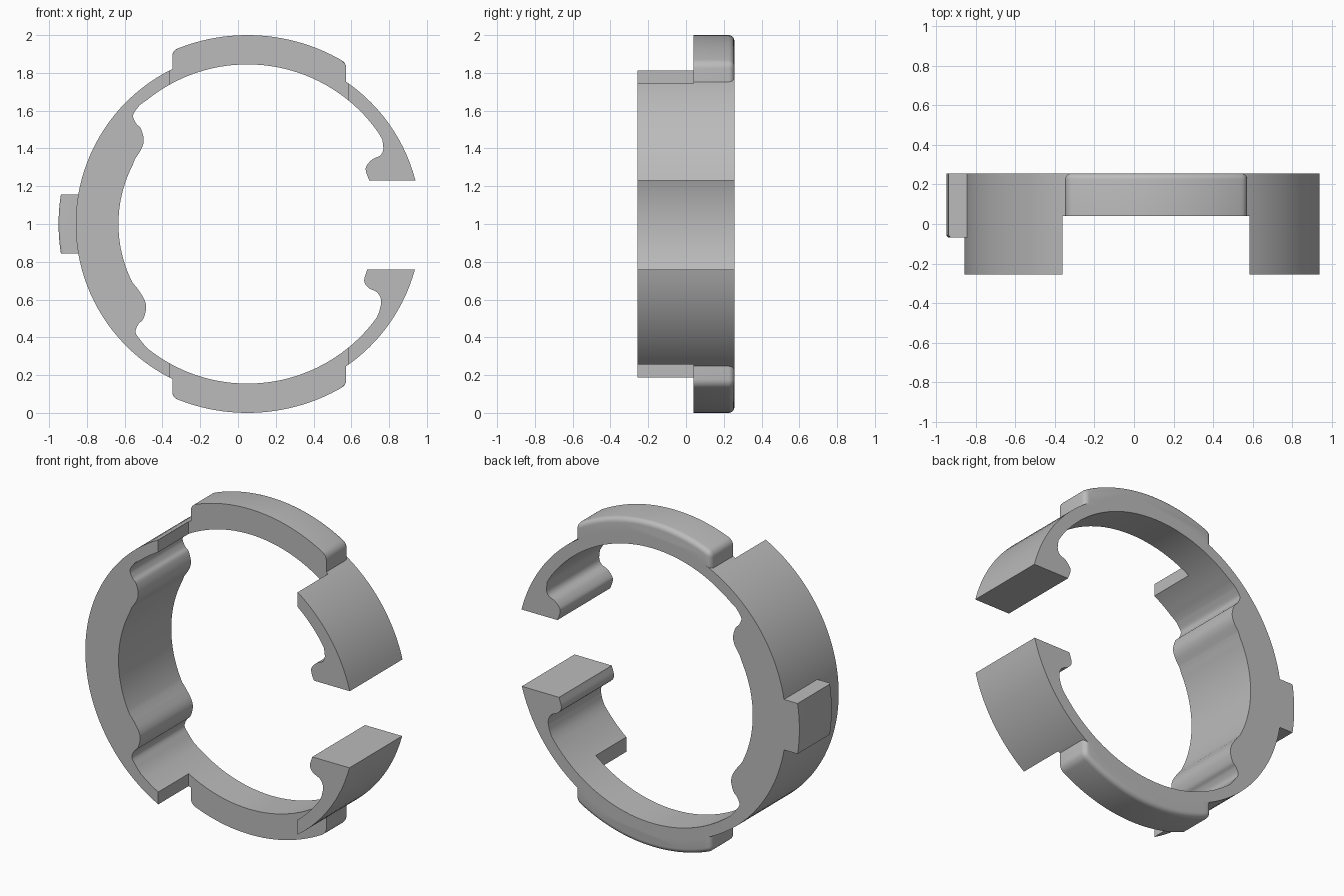
import bpy, bmesh, math
from mathutils import Vector

if "Cube" in bpy.data.objects:
    bpy.data.objects.remove(bpy.data.objects["Cube"], do_unlink=True)

BACK, FRONT, STEP = 0.256, -0.256, 0.04
CX = 0.05

grey = bpy.data.materials.new("plain_grey")
grey.use_nodes = True
grey.diffuse_color = (0.5, 0.5, 0.5, 1)
grey.node_tree.nodes["Principled BSDF"].inputs["Base Color"].default_value = (0.5, 0.5, 0.5, 1)


def arc(radius, start, end, steps, cx=CX):
    """Points (x, z) on a circle, angles in degrees."""
    angles = [math.radians(start + (end - start) * i / steps) for i in range(steps + 1)]
    return [(cx + radius * math.cos(a), 1 + radius * math.sin(a)) for a in angles]


def spline(points, steps=5):
    """Smooth curve through the points."""
    pts = [Vector(p) for p in points]
    ext = [2 * pts[0] - pts[1]] + pts + [2 * pts[-1] - pts[-2]]
    out = []
    for p, q, r, s in zip(ext, ext[1:], ext[2:], ext[3:]):
        for i in range(steps):
            t = i / steps
            out.append(tuple(0.5 * (2 * q + (r - p) * t + (2 * p - 5 * q + 4 * r - s) * t ** 2
                                    + (3 * q - p - 3 * r + s) * t ** 3)))
    return out + [tuple(pts[-1])]


def extrude(name, profile, y0, y1, bevel_rule=None, radius=0.0):
    """Solid from an (x, z) outline, optionally rounding the edges chosen by a rule."""
    bm = bmesh.new()
    face = bm.faces.new([bm.verts.new((x, y0, z)) for x, z in profile])
    new = bmesh.ops.extrude_face_region(bm, geom=[face])["geom"]
    for v in new:
        if isinstance(v, bmesh.types.BMVert):
            v.co.y = y1
    bmesh.ops.recalc_face_normals(bm, faces=bm.faces)
    if bevel_rule:
        edges = [e for e in bm.edges if bevel_rule(e.verts[0].co, e.verts[1].co)]
        bmesh.ops.bevel(bm, geom=edges, offset=radius, segments=5, profile=0.5,
                        affect='EDGES', clamp_overlap=True)
        bmesh.ops.recalc_face_normals(bm, faces=bm.faces)
    mesh = bpy.data.meshes.new(name)
    bm.to_mesh(mesh)
    bm.free()
    mesh.materials.append(grey)
    obj = bpy.data.objects.new(name, mesh)
    bpy.context.collection.objects.link(obj)
    return obj


def combine(target, tool, operation):
    mod = target.modifiers.new(operation, 'BOOLEAN')
    mod.operation, mod.solver, mod.object = operation, 'EXACT', tool
    bpy.context.view_layer.objects.active = target
    bpy.ops.object.modifier_apply(modifier=mod.name)
    bpy.data.objects.remove(tool, do_unlink=True)


# Open ring outline: outer arc, hooked ends, ridges and thick side
hook_low = [(.684, .759), (.668, .70), (.69, .663), (.737, .637), (.758, .594), (.748, .536)]
hook_high = [(.764, 1.448), (.769, 1.395), (.753, 1.363), (.711, 1.342),
             (.679, 1.305), (.679, 1.273), (.695, 1.231)]
ridge_high = [(-.545, 1.345), (-.51, 1.40), (-.499, 1.448), (-.515, 1.506),
              (-.54, 1.533), (-.555, 1.578), (-.52, 1.63)]
ridge_low = [(x + .013, 2.003 - z) for x, z in reversed(ridge_high)]
outline = (arc(.914, 14.64, 344.75, 110, .055) + spline(hook_low)
           + arc(.845, -36, -129, 36) + spline(ridge_low)
           + arc(.683, 207, 153, 24) + spline(ridge_high)
           + arc(.845, 129, 35, 36) + spline(hook_high))
ring = extrude("open_ring", outline, FRONT, BACK)

# Front half is cut away between the two side walls
left, right = -.363, .585
gap = extrude("front_gap_cutter", [(left, -.5), (right, -.5), (right, 2.5), (left, 2.5)], -.5, STEP)
gap.hide_render = True
combine(ring, gap, 'DIFFERENCE')

# Raised tabs above and below, rounded at the back and the outer corners
X0, X1, N = -.348, .573, 24


def tab_edge(a, b):
    at_end = all(min(abs(p.x - X0), abs(p.x - X1)) < 1e-4 for p in (a, b))
    outer = all(math.hypot(p.x - CX, p.z - 1) > .98 for p in (a, b))
    back = a.y > BACK - 1e-4 and b.y > BACK - 1e-4
    return (back and (outer or at_end)) or (at_end and outer and abs(a.y - b.y) > .01)


for name, side in (("top_tab", 1), ("bottom_tab", -1)):
    xs = [X0 + (X1 - X0) * i / N for i in range(N + 1)]
    rim = [[(x, 1 + side * math.sqrt(r * r - (x - CX) ** 2)) for x in xs] for r in (1.0, .875)]
    combine(ring, extrude(name, rim[0] + rim[1][::-1], STEP, BACK, tab_edge, .03), 'UNION')

# Small locating block on the thick side
half = math.degrees(math.asin(.155))
block = arc(1.0, 180 - half, 180 + half, 8) + [(-.8, .845), (-.8, 1.155)]
combine(ring, extrude("side_block", block, -.068, BACK,
                      lambda a, b: a.y < 0 and b.y < 0 and a.x < -.9 and b.x < -.9, .015), 'UNION')

# Smooth curved walls, crisp edges
bpy.ops.object.select_all(action='DESELECT')
ring.select_set(True)
bpy.context.view_layer.objects.active = ring
bpy.ops.object.shade_smooth_by_angle(angle=math.radians(30))
